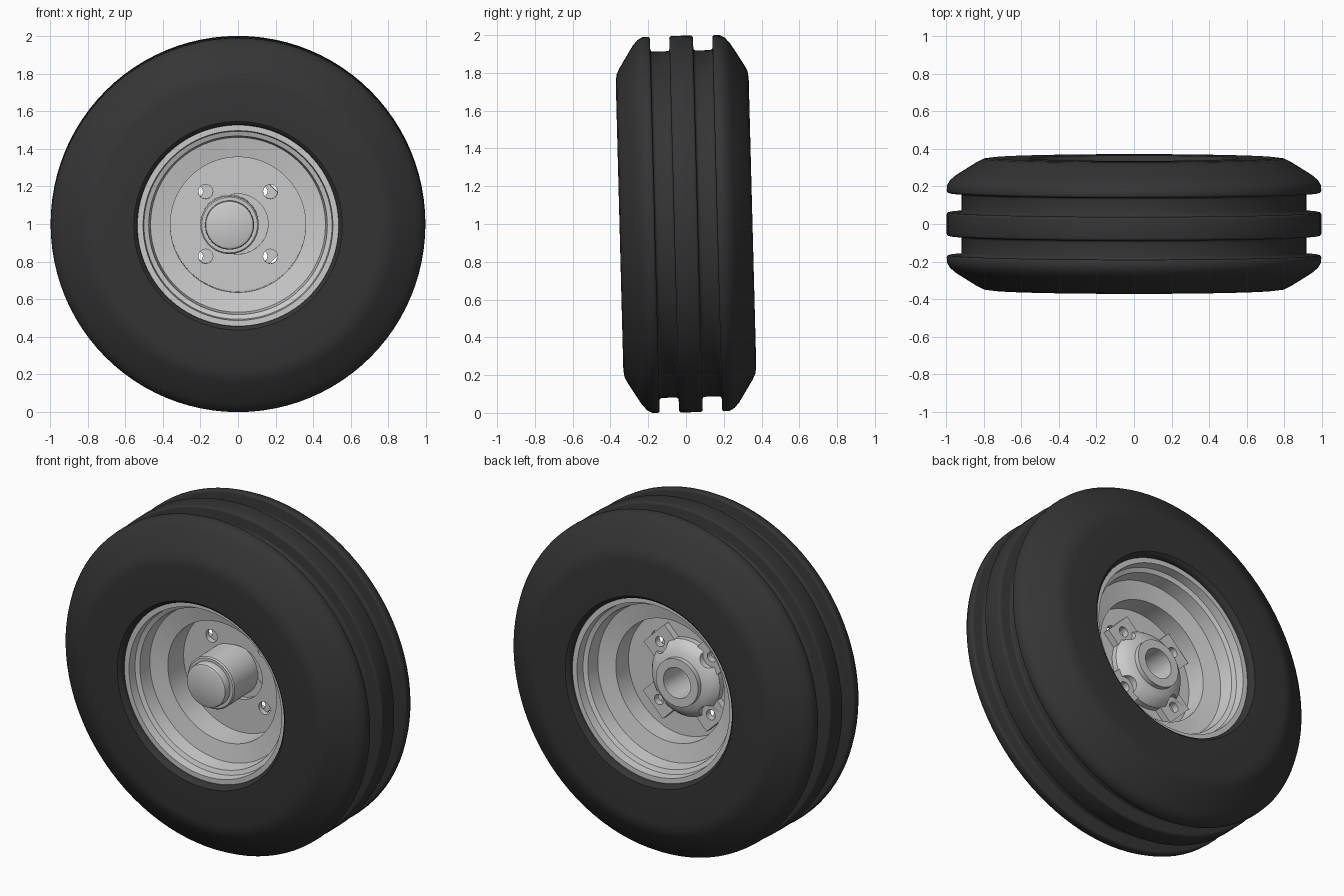
import bpy, bmesh, math
from mathutils import Matrix, Vector

if "Cube" in bpy.data.objects:
    bpy.data.objects.remove(bpy.data.objects["Cube"])

TILT = Matrix.Translation((0, 0, 1)) @ Matrix.Rotation(math.radians(1.5), 4, 'X')
HUB_X = -0.045      # hub sits slightly off the rim centre
SEG = 96


def add_object(name, bm):
    bmesh.ops.recalc_face_normals(bm, faces=bm.faces)
    me = bpy.data.meshes.new(name)
    bm.to_mesh(me)
    bm.free()
    ob = bpy.data.objects.new(name, me)
    bpy.context.collection.objects.link(ob)
    return ob


def lathe(name, profile, cx=0.0, seg=SEG):
    """Revolve a closed (radius, y) section about the y axis."""
    bm = bmesh.new()
    rings = []
    for r, y in profile:
        if r == 0:
            rings.append([bm.verts.new((cx, y, 0))] * seg)
        else:
            rings.append([bm.verts.new((cx + r * math.cos(2 * math.pi * i / seg), y,
                                        r * math.sin(2 * math.pi * i / seg))) for i in range(seg)])
    for a, b in zip(rings, rings[1:] + rings[:1]):
        for i in range(seg):
            j = (i + 1) % seg
            vs = list(dict.fromkeys((a[i], a[j], b[j], b[i])))
            if len(vs) > 2:
                bm.faces.new(vs)
    return add_object(name, bm)


def cylinders(name, items):
    """Several y-axis cylinders in one mesh: (x, z, radius, y0, y1)."""
    bm = bmesh.new()
    for x, z, r, y0, y1 in items:
        m = Matrix.Translation((x, (y0 + y1) / 2, z)) @ Matrix.Rotation(math.pi / 2, 4, 'X')
        bmesh.ops.create_cone(bm, cap_ends=True, segments=32, radius1=r, radius2=r,
                              depth=y1 - y0, matrix=m)
    return add_object(name, bm)


def bar(name, angle):
    """Diagonal arm running through the hub centre."""
    bm = bmesh.new()
    m = (Matrix.Translation((HUB_X, 0.05, 0)) @ Matrix.Rotation(angle, 4, 'Y')
         @ Matrix.Diagonal((0.60, 0.04, 0.19, 1)))
    bmesh.ops.create_cube(bm, size=1, matrix=m)
    return add_object(name, bm)


def apply_modifiers(ob):
    bpy.context.view_layer.update()
    me = bpy.data.meshes.new_from_object(ob.evaluated_get(bpy.context.evaluated_depsgraph_get()))
    ob.modifiers.clear()
    ob.data = me


def boolean(ob, other, op):
    mod = ob.modifiers.new("bool", 'BOOLEAN')
    mod.operation, mod.object, mod.solver = op, other, 'EXACT'
    apply_modifiers(ob)
    bpy.data.objects.remove(other)


def bevel(ob, width, seg=3):
    mod = ob.modifiers.new("bevel", 'BEVEL')
    mod.width, mod.segments, mod.limit_method = width, seg, 'ANGLE'
    mod.angle_limit = math.radians(40)
    apply_modifiers(ob)


def both_sides(half):
    """Mirror a half section across y = 0."""
    return half + [(r, -y) for r, y in reversed(half)]


def bolt_spots(cx, r, y0, y1):
    return [(cx + sx * 0.172, sz * 0.172, r, y0, y1) for sx in (-1, 1) for sz in (-1, 1)]


# Tyre: ribbed tread, sloped shoulders, flat side walls
tyre = lathe("tyre", both_sides([
    (0.535, -0.25), (0.535, -0.335), (0.555, -0.350), (0.76, -0.352), (0.80, -0.347),
    (0.835, -0.330), (0.95, -0.258), (0.98, -0.232), (0.995, -0.205), (0.997, -0.165),
    (0.917, -0.165), (0.917, -0.063), (0.997, -0.063)]))
bevel(tyre, 0.014)
rubber = bpy.data.materials.new("rubber")
rubber.diffuse_color = (0.035, 0.035, 0.035, 1)
rubber.use_nodes = True
rubber.node_tree.nodes["Principled BSDF"].inputs["Base Color"].default_value = rubber.diffuse_color
tyre.data.materials.clear()
tyre.data.materials.append(rubber)

# Rim: stepped barrel on both sides with a centre disc
rim = lathe("rim", [
    (0.16, 0.0), (0.36, 0.0), (0.36, -0.15), (0.465, -0.17), (0.475, -0.25), (0.50, -0.26),
    (0.505, -0.31), (0.54, -0.31), (0.54, 0.31), (0.505, 0.31), (0.50, 0.26),
    (0.475, 0.25), (0.465, 0.17), (0.36, 0.15), (0.36, 0.03), (0.16, 0.03)])
boolean(rim, cylinders("rim_holes", bolt_spots(0, 0.038, -0.1, 0.1)), 'DIFFERENCE')

# Hub: stub axle in front, domed boss behind, four bolted arms, bore from the back
hub = lathe("hub", [
    (0, -0.245), (0.112, -0.245), (0.126, -0.238), (0.13, -0.225), (0.13, -0.195),
    (0.148, -0.195), (0.155, -0.188), (0.155, 0.032), (0.225, 0.032), (0.225, 0.065),
    (0.205, 0.092), (0.175, 0.112), (0.14, 0.122), (0.14, 0.15), (0, 0.15)], HUB_X)
boolean(hub, cylinders("spot_faces", bolt_spots(HUB_X, 0.06, 0.07, 0.2)), 'DIFFERENCE')
for k, ang in enumerate((math.pi / 4, -math.pi / 4)):
    boolean(hub, bar("arm_%d" % k, ang), 'UNION')
boolean(hub, cylinders("hub_holes", bolt_spots(HUB_X, 0.03, -0.1, 0.2)
                       + [(HUB_X, 0, 0.09, -0.18, 0.3)]), 'DIFFERENCE')

# Lean the whole wheel and smooth it
for ob in (tyre, rim, hub):
    ob.data.transform(TILT)
    bpy.ops.object.select_all(action='DESELECT')
    ob.select_set(True)
    bpy.context.view_layer.objects.active = ob
    bpy.ops.object.shade_smooth_by_angle(angle=math.radians(32))
